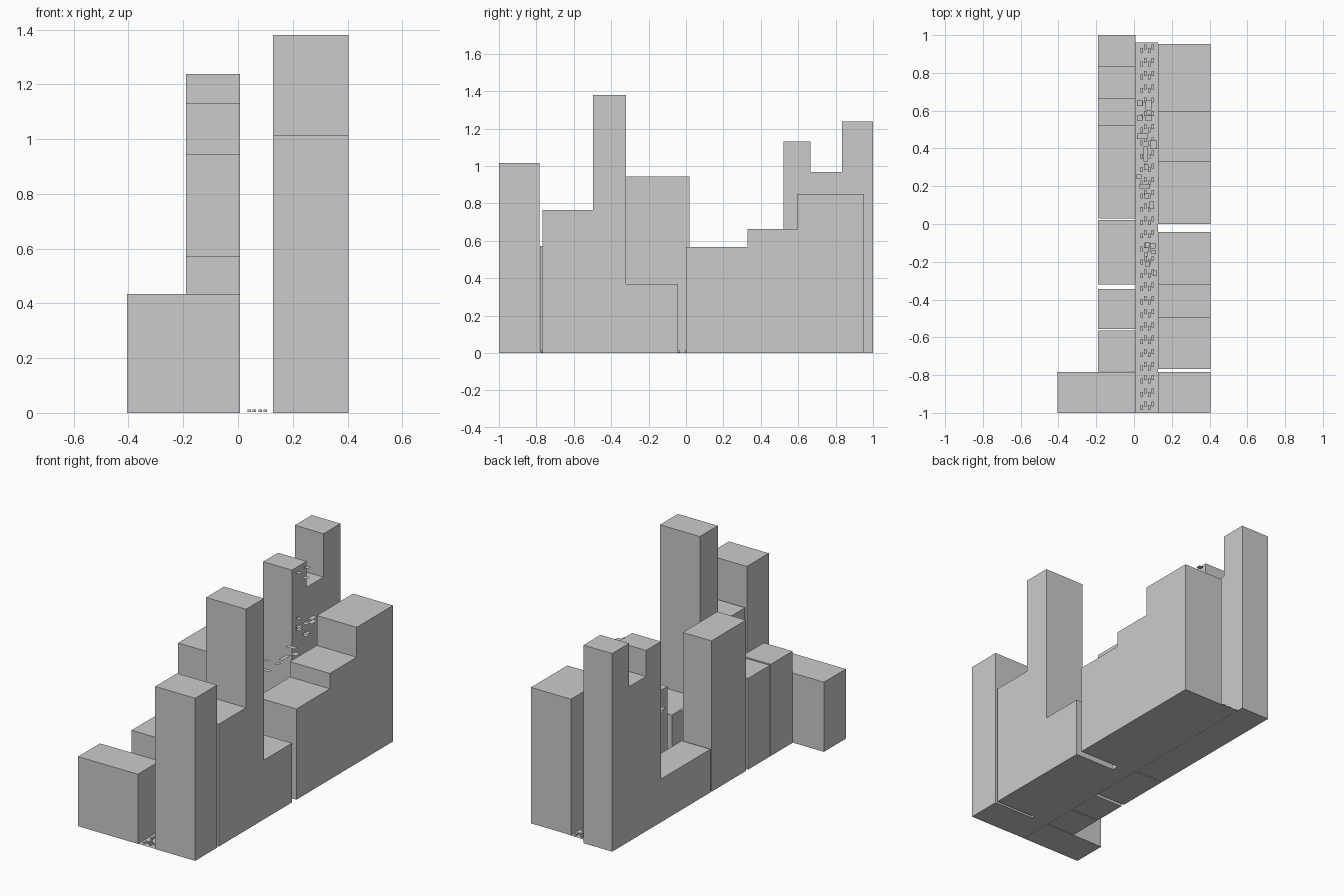
import bpy, bmesh
from mathutils import Vector


def add_box(bm, x0, x1, y0, y1, z0, z1):
    """Axis-aligned closed box."""
    ret = bmesh.ops.create_cube(bm, size=1)
    for v in ret["verts"]:
        v.co = Vector(((x0 + x1) / 2 + v.co.x * (x1 - x0),
                       (y0 + y1) / 2 + v.co.y * (y1 - y0),
                       (z0 + z1) / 2 + v.co.z * (z1 - z0)))


def add_sheet(bm, x0, x1, y0, y1, z):
    """Thin horizontal sheet."""
    bm.faces.new([bm.verts.new((x, y, z)) for x, y in
                  ((x0, y0), (x1, y0), (x1, y1), (x0, y1))])


def make_object(name, bm):
    mesh = bpy.data.meshes.new(name)
    bm.to_mesh(mesh)
    bm.free()
    obj = bpy.data.objects.new(name, mesh)
    bpy.context.collection.objects.link(obj)
    return obj


def row_of_buildings(name, x0, x1, blocks):
    for i, (y0, y1, h) in enumerate(blocks):
        bm = bmesh.new()
        add_box(bm, x0, x1, y0, y1, 0, h)
        make_object(f"{name}_{i + 1}", bm)


# Buildings along both sides of the street: y start, y end, height
row_of_buildings("left_corner_building", -0.405, 0.008, [(-1.0, -0.784, 0.435)])
row_of_buildings("left_building", -0.19, 0.008, [
    (-0.78, -0.565, 0.573), (-0.557, -0.343, 0.57), (-0.32, 0.02, 0.943),
    (0.03, 0.52, 0.27), (0.52, 0.666, 1.13), (0.666, 0.833, 0.967),
    (0.833, 1.0, 1.238)])
row_of_buildings("right_building", 0.128, 0.404, [
    (-1.0, -0.784, 1.016), (-0.767, -0.495, 0.765), (-0.497, -0.32, 1.38),
    (-0.32, -0.043, 0.37), (0.0, 0.33, 0.567), (0.33, 0.595, 0.663),
    (0.595, 0.953, 0.85)])

# Street surface
bm = bmesh.new()
add_sheet(bm, 0.008, 0.128, -1.0, 0.96, 0.001)
make_object("street", bm)

# Tiny vehicles in four lanes
bm = bmesh.new()
for lane, x in enumerate((0.034, 0.053, 0.074, 0.093)):
    for k in range(28):
        y = -0.985 + k * 0.07 + (0.018 if lane % 2 else 0)
        add_box(bm, x, x + 0.013, y, y + 0.026, 0.003, 0.013)
make_object("street_vehicles", bm)

# Floating sheets between the buildings: x, y, z centre and half sizes
bm = bmesh.new()
for z in (0.75, 0.76, 0.77, 0.82, 1.105):          # left upper stack
    add_sheet(bm, 0.015, 0.045, 0.545, 0.575, z)
for z in (0.70, 0.69, 0.765, 1.108):
    add_sheet(bm, 0.015, 0.045, 0.625, 0.655, z)
for z in (0.725, 0.735, 0.80, 1.087):              # right upper stack
    add_sheet(bm, 0.06, 0.092, 0.545, 0.575, z)
for z in (0.785, 0.81):
    add_sheet(bm, 0.06, 0.092, 0.6, 0.655, z)
for x, y, z, a, b in [                             # descending trail
        (0.045, 0.465, 0.68, 0.03, 0.015), (0.103, 0.42, 0.67, 0.018, 0.022),
        (0.062, 0.37, 0.655, 0.013, 0.04), (0.065, 0.3, 0.645, 0.013, 0.015),
        (0.027, 0.25, 0.675, 0.013, 0.013), (0.056, 0.2, 0.64, 0.028, 0.013),
        (0.068, 0.15, 0.485, 0.012, 0.015), (0.095, 0.1, 0.475, 0.012, 0.02),
        (0.07, -0.11, 0.465, 0.013, 0.015), (0.1, -0.115, 0.385, 0.015, 0.015),
        (0.065, -0.16, 0.38, 0.01, 0.012), (0.105, -0.15, 0.38, 0.012, 0.01),
        (0.07, -0.21, 0.375, 0.013, 0.015), (0.11, -0.26, 0.368, 0.01, 0.015)]:
    add_sheet(bm, x - a, x + a, y - b, y + b, z)
make_object("floating_sheets", bm)
